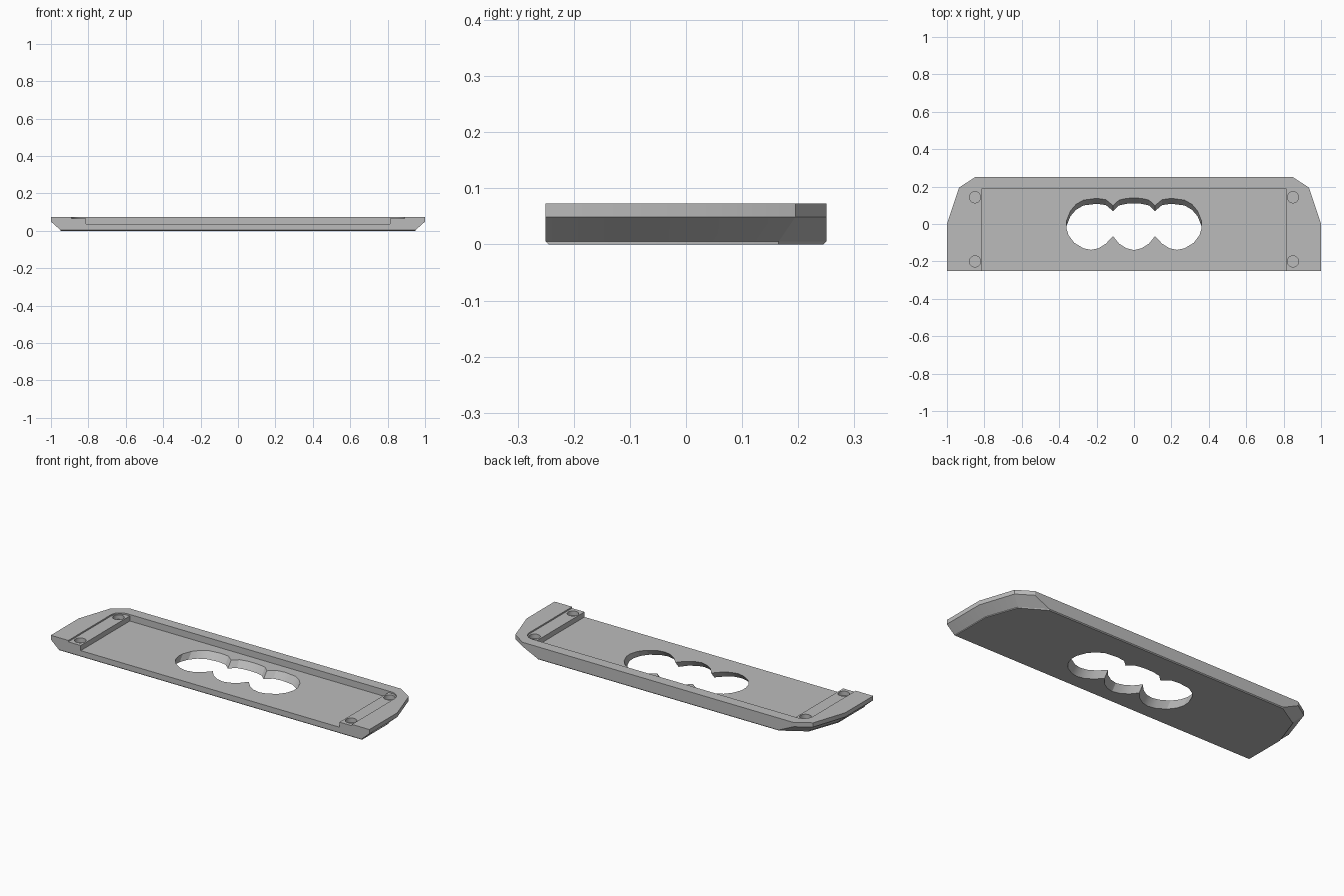
import bpy, bmesh, math

cube = bpy.data.objects.get("Cube")
if cube:
    bpy.data.objects.remove(cube, do_unlink=True)

grey = bpy.data.materials.new("plain_grey")
grey.use_nodes = True
grey.diffuse_color = (0.5, 0.5, 0.5, 1)
grey.node_tree.nodes["Principled BSDF"].inputs["Base Color"].default_value = (0.5, 0.5, 0.5, 1)


def loft(name, rings):
    """Solid through stacked outlines, each given as (points, height)."""
    bm = bmesh.new()
    loops = [[bm.verts.new((x, y, z)) for x, y in pts] for pts, z in rings]
    bm.faces.new(loops[0])
    bm.faces.new(loops[-1])
    n = len(loops[0])
    for a, b in zip(loops, loops[1:]):
        for i in range(n):
            j = (i + 1) % n
            bm.faces.new((a[i], a[j], b[j], b[i]))
    bmesh.ops.recalc_face_normals(bm, faces=bm.faces)
    mesh = bpy.data.meshes.new(name)
    bm.to_mesh(mesh)
    bm.free()
    mesh.materials.append(grey)
    obj = bpy.data.objects.new(name, mesh)
    bpy.context.collection.objects.link(obj)
    return obj


def mirrored(half):
    """Close a right-hand outline, front to back, with its mirror image."""
    return half + [(-x, y) for x, y in reversed(half) if x > 0]


def cut(target, cutter):
    mod = target.modifiers.new("cut", 'BOOLEAN')
    mod.operation = 'DIFFERENCE'
    mod.solver = 'EXACT'
    mod.object = cutter
    bpy.context.view_layer.objects.active = target
    bpy.ops.object.modifier_apply(modifier=mod.name)
    bpy.data.objects.remove(cutter, do_unlink=True)


# Plate with clipped rear corners and undercut ends
TOP, BAND, FLOOR, LEDGE = 0.073, 0.049, 0.036, 0.065
upper = mirrored([(1, -0.25), (1, 0), (0.935, 0.195), (0.85, 0.25)])
lower = mirrored([(0.95, -0.25), (0.95, -0.01), (0.888, 0.165), (0.756, 0.25)])
base = [(x, max(-0.245, min(0.245, y))) for x, y in lower]
plate = loft("base_plate", [(base, 0), (lower, 0.005), (upper, BAND), (upper, TOP)])

# Shallow recess with rounded rear corners, open at the front
r = 0.06
arc = [(0.83 + r * math.cos(t * math.pi / 12), 0.13 + r * math.sin(t * math.pi / 12))
       for t in range(7)]
recess = mirrored([(0.89, -0.3)] + arc)
cut(plate, loft("recess_cutter", [(recess, LEDGE), (recess, 0.1)]))

# Deep central tray
tray = mirrored([(0.812, -0.3), (0.812, 0.19)])
cut(plate, loft("tray_cutter", [(tray, FLOOR), (tray, 0.1)]))

# Round pin sockets in the end ledges
for cx in (-0.85, 0.85):
    for cy in (-0.2, 0.143):
        ring = [(cx + 0.03 * math.cos(t * math.pi / 16), cy + 0.03 * math.sin(t * math.pi / 16))
                for t in range(32)]
        cut(plate, loft("socket_cutter", [(ring, 0.04), (ring, 0.1)]))

# Three-lobed slot whose walls lean towards the back as they rise
lobes = mirrored([
    (0, -0.14), (0.04, -0.13), (0.08, -0.105), (0.112, -0.065),
    (0.15, -0.105), (0.19, -0.13), (0.23, -0.138), (0.27, -0.13), (0.32, -0.1),
    (0.35, -0.06), (0.362, -0.02), (0.36, 0.02), (0.34, 0.07), (0.31, 0.105),
    (0.27, 0.128), (0.2, 0.137), (0.15, 0.13), (0.112, 0.098),
    (0.08, 0.128), (0.04, 0.137), (0, 0.139)])


def leaned(z):
    return [(x, y + (z - FLOOR) * 0.8) for x, y in lobes]


cut(plate, loft("slot_cutter", [(leaned(-0.03), -0.03), (leaned(0.06), 0.06)]))

# Smooth only the curved walls
bpy.ops.object.select_all(action='DESELECT')
plate.select_set(True)
bpy.context.view_layer.objects.active = plate
bpy.ops.object.shade_smooth_by_angle(angle=math.radians(20))
